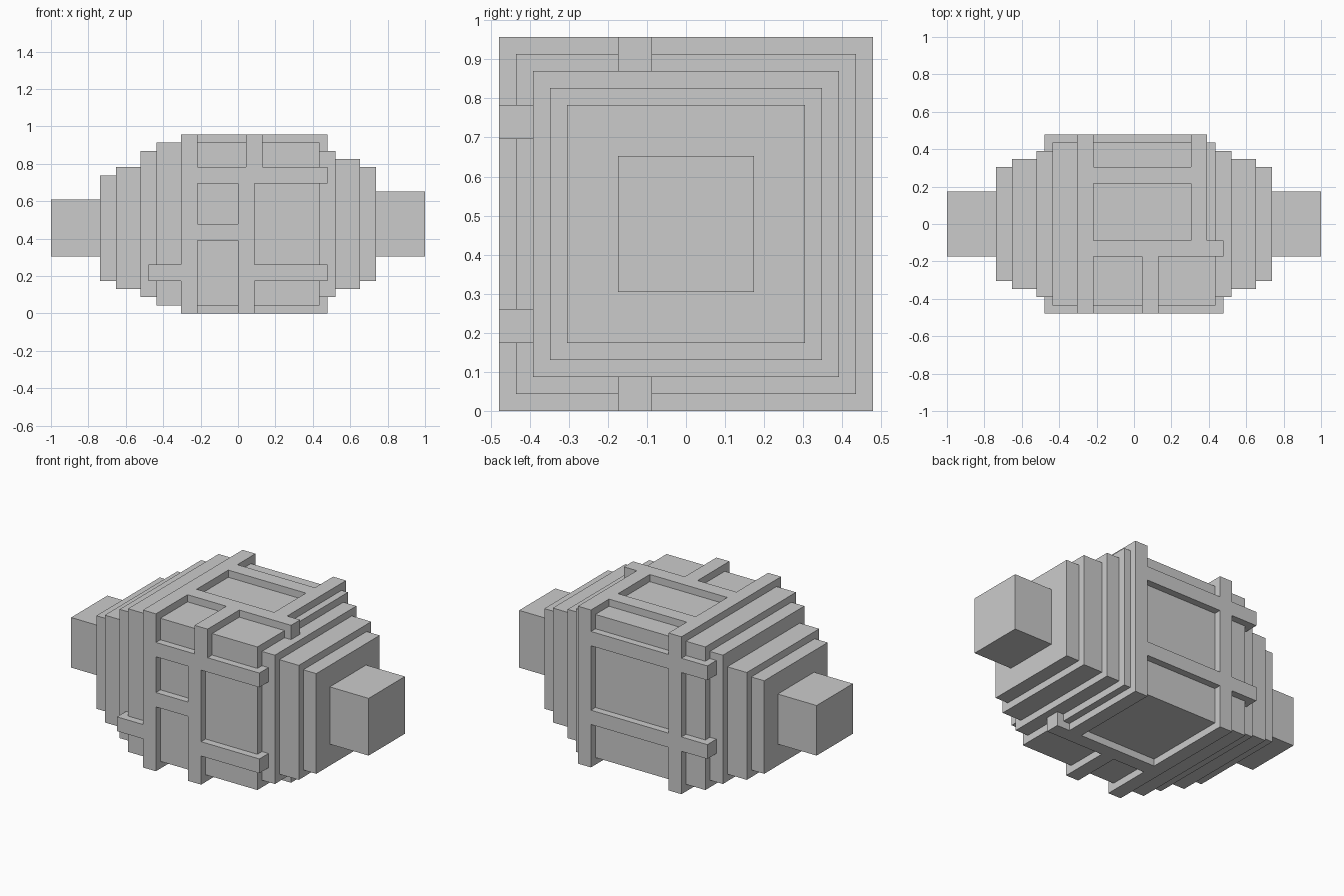
import bpy, bmesh
from mathutils import Matrix, Vector

if "Cube" in bpy.data.objects:
    bpy.data.objects.remove(bpy.data.objects["Cube"])

U = 1 / 23        # block unit: the whole model is 46 units long


def blocks(name, boxes):
    """One object made of boxes given as (x0, x1, y0, y1, z0, z1) in block units."""
    bm = bmesh.new()
    for x0, x1, y0, y1, z0, z1 in boxes:
        centre = Vector((x0 + x1, y0 + y1, z0 + z1)) * U / 2
        size = Vector((x1 - x0, y1 - y0, z1 - z0)) * U
        bmesh.ops.create_cube(bm, size=1, matrix=Matrix.Translation(centre) @ Matrix.Diagonal(size.to_4d()))
    mesh = bpy.data.meshes.new(name)
    bm.to_mesh(mesh)
    bm.free()
    ob = bpy.data.objects.new(name, mesh)
    bpy.context.collection.objects.link(ob)
    return ob


# Main body
blocks("body_core", [(-10, 10, -10, 10, 1, 21)])

# Tapering end steps: x start, x end, half depth, z bottom, z top
for side, steps in {
    "right": [(10, 12, 9, 2, 20), (12, 15, 8, 3, 19), (15, 17, 7, 4, 18)],
    "left": [(-12, -10, 9, 2, 20), (-15, -12, 8, 3, 18), (-17, -15, 7, 4, 17)],
}.items():
    blocks(side + "_end_steps", [(a, b, -h, h, z0, z1) for a, b, h, z0, z1 in steps])

# End plugs
blocks("right_plug", [(17, 23, -4, 4, 7, 15)])
blocks("left_plug", [(-23, -17, -4, 4, 7, 14)])

# Full ring around the body
blocks("ring", [(-7, -5, -11, 11, 0, 22)])


# Raised bars, given on each face as (x0, x1, across0, across1)
def front(bars):
    return [(a, b, -11, -9, c, d) for a, b, c, d in bars]


def back(bars):
    return [(a, b, 9, 11, c, d) for a, b, c, d in bars]


def top(bars):
    return [(a, b, c, d, 20, 22) for a, b, c, d in bars]


def bottom(bars):
    return [(a, b, c, d, 0, 2) for a, b, c, d in bars]


blocks("front_bars", front([
    (-5, 11, 16, 18), (1, 3, 18, 22), (0, 2, 0, 16),
    (-5, 0, 9, 11), (2, 11, 4, 6), (-11, -7, 4, 6)]))
blocks("back_bars", back([
    (7, 9, 0, 22), (-5, 7, 17, 19), (-5, 7, 6, 8),
    (-11, -7, 17, 19), (-11, -7, 6, 8)]))
blocks("top_bars", top([
    (-5, 11, -4, -2), (7, 9, -2, 9), (-5, 7, 5, 7), (1, 3, -9, -4)]))
blocks("bottom_bars", bottom([
    (-5, 11, -4, -2), (7, 9, -2, 9), (0, 2, -9, -4)]))
